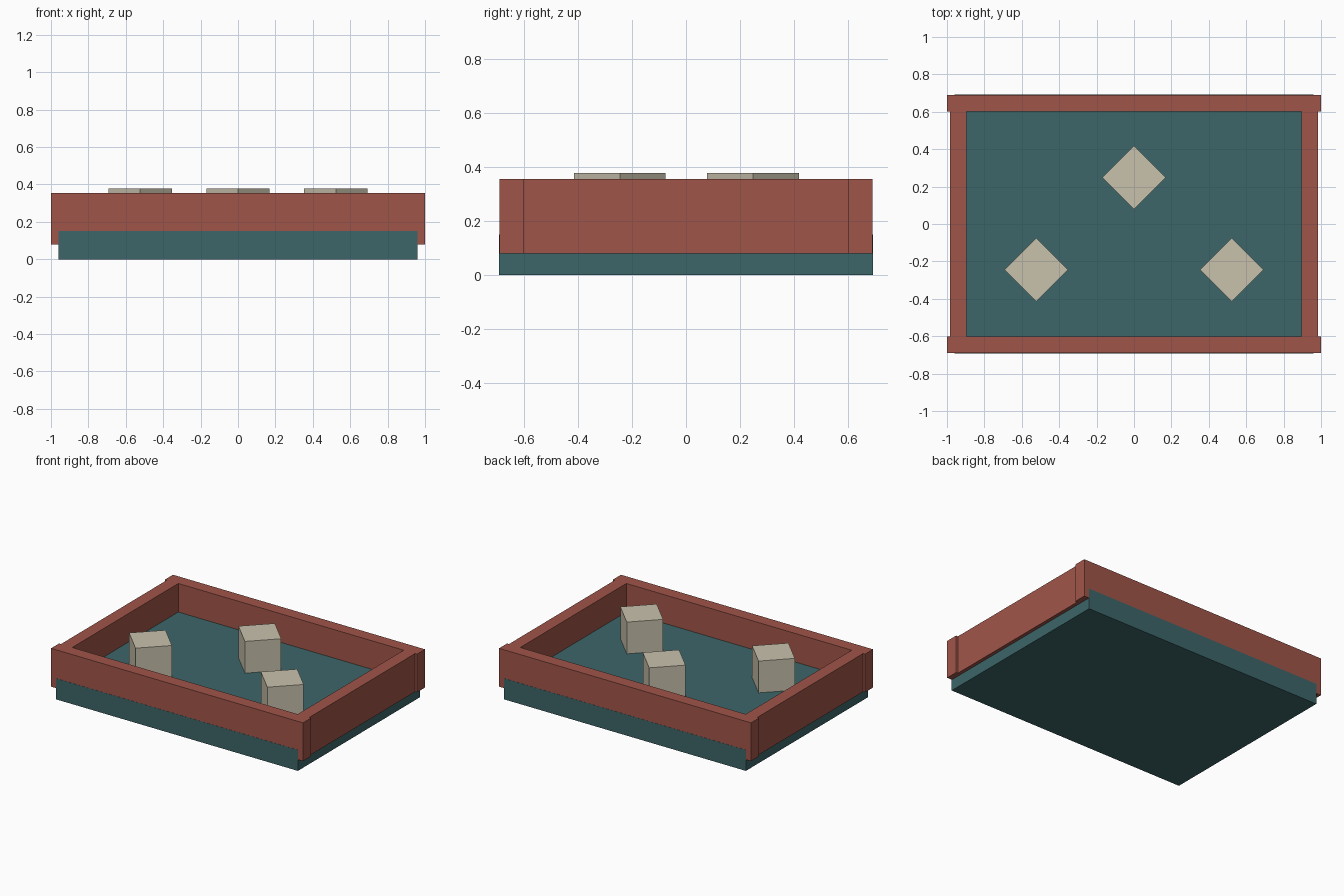
import bpy
import math

cube = bpy.data.objects.get("Cube")
if cube:
    bpy.data.objects.remove(cube, do_unlink=True)


def material(name, color):
    mat = bpy.data.materials.new(name)
    mat.use_nodes = True
    mat.diffuse_color = (*color, 1)
    mat.node_tree.nodes["Principled BSDF"].inputs["Base Color"].default_value = (*color, 1)
    return mat


def box(name, mat, center, size, z_low, z_high, turn=0):
    """Box given by its plan centre, plan size and height range."""
    bpy.ops.mesh.primitive_cube_add(size=1)
    obj = bpy.context.object
    obj.name = name
    obj.scale = (*size, z_high - z_low)
    obj.location = (*center, (z_low + z_high) / 2)
    obj.rotation_euler.z = math.radians(turn)
    obj.data.materials.append(mat)
    return obj


teal = material("teal", (0.047, 0.133, 0.141))
brick_red = material("brick red", (0.352, 0.091, 0.067))
cream = material("cream", (0.578, 0.533, 0.413))

floor_top = 0.15
rail_low, rail_high = 0.08, 0.355

# Base slab, a hair proud of the front and back rails
box("base_slab", teal, (0, 0), (1.92, 1.384), 0, floor_top)

# Long front and back rails with overhanging ends
for name, side in (("front_rail", -1), ("back_rail", 1)):
    box(name, brick_red, (0, side * 0.646), (2, 0.09), rail_low, rail_high)

# Shorter side rails fitted between them
for name, side in (("right_rail", -1), ("left_rail", 1)):
    box(name, brick_red, (side * 0.94, 0), (0.09, 1.202), rail_low, rail_high)

# Blocks standing on the floor, turned corner-on
for name, center in (("back_block", (0, 0.248)),
                     ("front_right_block", (-0.523, -0.245)),
                     ("front_left_block", (0.523, -0.245))):
    box(name, cream, center, (0.24, 0.24), floor_top, 0.378, 45)
